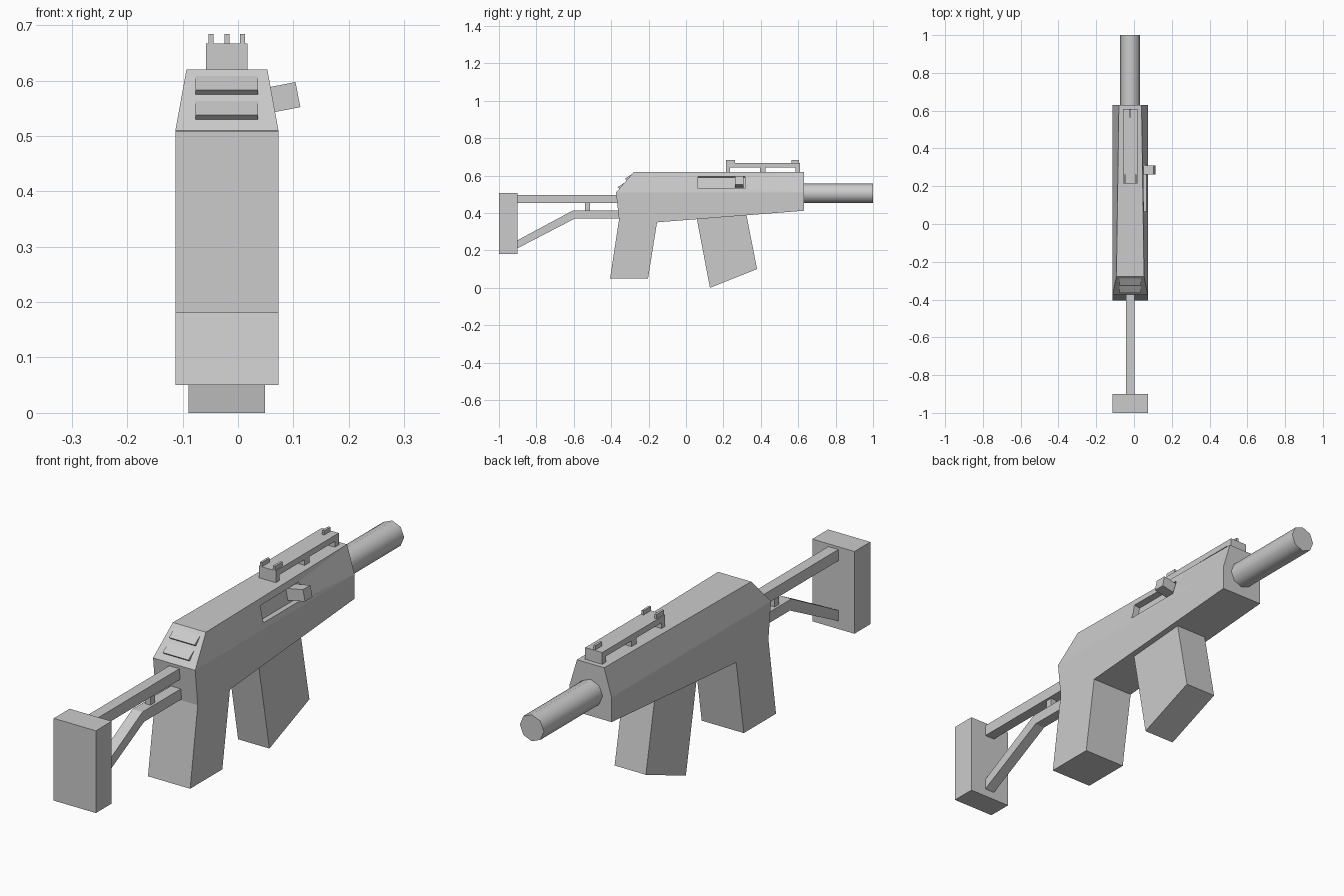
import bpy, bmesh, math

if "Cube" in bpy.data.objects:
    bpy.data.objects.remove(bpy.data.objects["Cube"])

CX = -0.02  # centre plane of the whole body


def finish(name, bm):
    bmesh.ops.recalc_face_normals(bm, faces=bm.faces)
    me = bpy.data.meshes.new(name)
    bm.to_mesh(me)
    bm.free()
    ob = bpy.data.objects.new(name, me)
    bpy.context.collection.objects.link(ob)
    return ob


def prism(name, pts, half, x=CX):
    """Extrude a (y, z) side profile symmetrically along x."""
    bm = bmesh.new()
    sides = [[bm.verts.new((x + s * half, y, z)) for y, z in pts] for s in (-1, 1)]
    for ring in sides:
        bm.faces.new(ring)
    n = len(pts)
    for i in range(n):
        j = (i + 1) % n
        bm.faces.new((sides[0][i], sides[0][j], sides[1][j], sides[1][i]))
    return finish(name, bm)


def box(name, y0, y1, z0, z1, half, x=CX):
    return prism(name, [(y0, z0), (y1, z0), (y1, z1), (y0, z1)], half, x)


def tilted_box(name, loc, size, tilt):
    bpy.ops.mesh.primitive_cube_add(size=1, location=loc, rotation=(0, tilt, 0))
    ob = bpy.context.object
    ob.name = name
    ob.scale = size
    return ob


# Receiver with grip: full width below, tapered top; (y, z, half width)
W = 0.093
prof = [(-0.374, 0.51, W), (-0.358, 0.365, W), (-0.406, 0.05, W), (-0.203, 0.05, W),
        (-0.155, 0.35, W), (0.63, 0.412, W), (0.63, 0.51, W),
        (0.63, 0.62, 0.06), (-0.278, 0.62, 0.073)]
bm = bmesh.new()
rings = [[bm.verts.new((CX + s * h, y, z)) for y, z, h in prof] for s in (-1, 1)]
for r in rings:
    bm.faces.new(r[:7])
    bm.faces.new((r[0], r[6], r[7], r[8]))
for i in range(9):
    j = (i + 1) % 9
    bm.faces.new((rings[0][i], rings[0][j], rings[1][j], rings[1][i]))
receiver = finish("receiver", bm)

# Slot in the right side
tilt = math.radians(-11)
cutter = tilted_box("slot_cutter", (0.062, 0.19, 0.563), (0.06, 0.25, 0.066), tilt)
cutter.hide_render = True
mod = receiver.modifiers.new("slot", 'BOOLEAN')
mod.object = cutter
mod.operation = 'DIFFERENCE'
mod.solver = 'EXACT'
bpy.context.view_layer.objects.active = receiver
bpy.ops.object.modifier_apply(modifier=mod.name)
bpy.data.objects.remove(cutter)

# Handle sliding in the slot
tilted_box("slot_handle", (0.064, 0.285, 0.566), (0.09, 0.047, 0.046), tilt)

# Barrel
bpy.ops.mesh.primitive_cylinder_add(vertices=8, radius=0.053, depth=0.42,
                                    location=(CX, 0.79, 0.505),
                                    rotation=(math.pi / 2, 0, 0))
bpy.context.object.name = "barrel"
bpy.ops.object.shade_smooth_by_angle(angle=math.radians(50))

# Magazine
prism("magazine", [(0.05, 0.41), (0.128, 0.0), (0.38, 0.10), (0.318, 0.415)], 0.069)


# Wedge ridges on the rear slope
def slope_y(z):
    return -0.374 + (z - 0.51) * 0.096 / 0.11


for i, z in enumerate((0.53, 0.575)):
    y = slope_y(z)
    prism(f"rear_ridge_{i + 1}",
          [(y, z), (y - 0.009, z + 0.008), (slope_y(z + 0.033), z + 0.033),
           (y + 0.02, z + 0.005)], 0.0565)

# Sight rail on posts, with rear ears and front blade
box("sight_rail", 0.214, 0.61, 0.643, 0.667, 0.0375)
for i, (a, b) in enumerate(((0.214, 0.236), (0.395, 0.425), (0.585, 0.61))):
    box(f"rail_post_{i + 1}", a, b, 0.615, 0.645, 0.0375)
for side, s in (("left", -1), ("right", 1)):
    box(f"rear_sight_{side}", 0.214, 0.262, 0.66, 0.684, 0.0045, CX + s * 0.0285)
box("front_sight", 0.565, 0.605, 0.66, 0.684, 0.0045)

# Stock: butt plate, upper bar, bent lower strut, link
box("butt_plate", -1.0, -0.9, 0.18, 0.508, W)
box("stock_upper_bar", -0.91, -0.34, 0.452, 0.497, 0.022)
prism("stock_lower_strut", [(-0.905, 0.209), (-0.595, 0.37), (-0.34, 0.37),
                            (-0.34, 0.413), (-0.605, 0.413), (-0.905, 0.252)], 0.022)
box("stock_link", -0.54, -0.513, 0.405, 0.46, 0.012)
